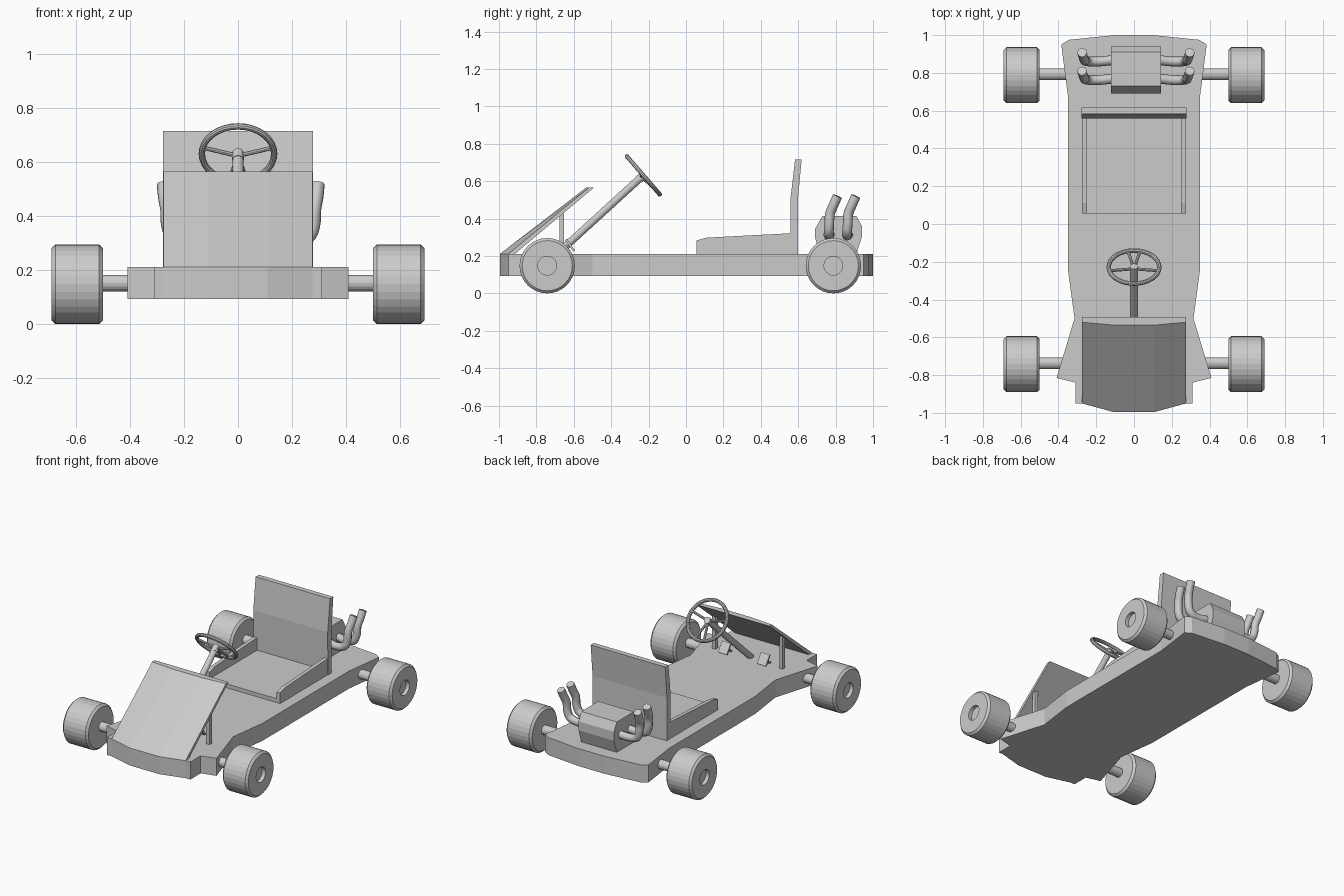
import bpy, bmesh, math
from mathutils import Vector

if "Cube" in bpy.data.objects:
    bpy.data.objects.remove(bpy.data.objects["Cube"])


def finish(name, bm):
    bmesh.ops.remove_doubles(bm, verts=bm.verts, dist=1e-5)
    bmesh.ops.recalc_face_normals(bm, faces=bm.faces)
    me = bpy.data.meshes.new(name)
    bm.to_mesh(me)
    bm.free()
    ob = bpy.data.objects.new(name, me)
    bpy.context.collection.objects.link(ob)
    return ob


def loft(name, a, b):
    """Closed solid between two matching polygons."""
    bm = bmesh.new()
    va = [bm.verts.new(p) for p in a]
    vb = [bm.verts.new(p) for p in b]
    bm.faces.new(va)
    bm.faces.new(vb)
    n = len(a)
    for i in range(n):
        j = (i + 1) % n
        bm.faces.new((va[i], va[j], vb[j], vb[i]))
    return finish(name, bm)


def side_prism(name, prof, x0, x1):
    return loft(name, [(x0, y, z) for y, z in prof], [(x1, y, z) for y, z in prof])


def lathe_x(name, prof, centre, steps=32):
    """Revolve (x, radius) profile about the x axis."""
    bm = bmesh.new()
    vs = [bm.verts.new((x, 0, r)) for x, r in prof]
    es = [bm.edges.new(p) for p in zip(vs, vs[1:])]
    bmesh.ops.spin(bm, geom=vs + es, cent=(0, 0, 0), axis=(1, 0, 0),
                   angle=2 * math.pi, steps=steps)
    ob = finish(name, bm)
    ob.location = centre
    return ob


def rod(name, a, b, r, sides=16):
    a, b = Vector(a), Vector(b)
    bpy.ops.mesh.primitive_cylinder_add(vertices=sides, radius=r, depth=(b - a).length,
                                        location=(a + b) / 2)
    ob = bpy.context.object
    ob.name = name
    ob.rotation_euler = (b - a).to_track_quat('Z', 'Y').to_euler()
    return ob


def box(name, loc, size, rx=0):
    bpy.ops.mesh.primitive_cube_add(size=1, location=loc, rotation=(rx, 0, 0))
    ob = bpy.context.object
    ob.name = name
    ob.scale = size
    return ob


def pipe(name, pts, r):
    cu = bpy.data.curves.new(name, 'CURVE')
    cu.dimensions = '3D'
    cu.bevel_depth = r
    cu.bevel_resolution = 2
    cu.use_fill_caps = True
    cu.resolution_u = 4
    sp = cu.splines.new('BEZIER')
    sp.bezier_points.add(len(pts) - 1)
    for bp, p in zip(sp.bezier_points, pts):
        bp.co = p
        bp.handle_left_type = bp.handle_right_type = 'AUTO'
    ob = bpy.data.objects.new(name, cu)
    bpy.context.collection.objects.link(ob)
    return ob


# Chassis plate: mirrored half outline, back to front
half = [(0.10, 1.0), (0.345, 0.975), (0.385, 0.95), (0.35, 0.68), (0.35, -0.24),
        (0.315, -0.5), (0.41, -0.815), (0.31, -0.84), (0.31, -0.95),
        (0.275, -0.95), (0.11, -0.995)]
outline = half + [(-x, y) for x, y in reversed(half)]
loft("chassis", [(x, y, 0.093) for x, y in outline], [(x, y, 0.211) for x, y in outline])

# Wheels and axles
for label, y in (("front", -0.742), ("rear", 0.788)):
    rod(label + "_axle", (-0.52, y + 0.005, 0.152), (0.52, y + 0.005, 0.152), 0.031)
    for side, s in (("left", -1), ("right", 1)):
        prof = [(0.50, 0), (0.50, 0.134), (0.514, 0.148), (0.676, 0.148),
                (0.69, 0.134), (0.69, 0.05), (0.665, 0.05), (0.665, 0)]
        lathe_x(f"{label}_{side}_wheel", [(s * x, r) for x, r in prof], (0, y, 0.148))

# Front shield with bowed face, and its struts
bow = [(-0.275, 0), (-0.11, 1), (0.11, 1), (0.275, 0)]
low = [(x, -0.95 - 0.045 * k, 0.211) for x, k in bow] + [(0.275, -0.915, 0.211), (-0.275, -0.915, 0.211)]
top = [(x, -0.52 - 0.015 * k, 0.565) for x, k in bow] + [(0.275, -0.493, 0.565), (-0.275, -0.493, 0.565)]
loft("front_shield", low, top)
for s in (-1, 1):
    box("shield_strut", (s * 0.25, -0.665, 0.318), (0.025, 0.025, 0.22))

# Steering column and wheel
centre = Vector((0, -0.228, 0.631))
axis = Vector((0, 0.757, 0.654)).normalized()
up = Vector((0, -0.654, 0.757)).normalized()
hub = centre - axis * 0.025
rod("steering_column", (0, -0.69, 0.21), hub, 0.02)
rod("steering_hub", hub - axis * 0.01, centre + axis * 0.005, 0.022)
bpy.ops.mesh.primitive_torus_add(major_radius=0.134, minor_radius=0.012, major_segments=32,
                                 minor_segments=10, location=centre)
rim = bpy.context.object
rim.name = "steering_rim"
rim.rotation_euler = axis.to_track_quat('Z', 'Y').to_euler()
for deg in (13, 167, 256, 284):
    a = math.radians(deg)
    end = centre + Vector((1, 0, 0)) * (0.132 * math.cos(a)) + up * (0.132 * math.sin(a))
    rod("steering_spoke", centre - axis * 0.012, end, 0.008, 8)

# Pedals
for s in (-1, 1):
    box("pedal", (s * 0.145, -0.62, 0.258), (0.065, 0.012, 0.075), math.radians(35))
    rod("pedal_arm", (s * 0.145, -0.622, 0.255), (s * 0.145, -0.69, 0.205), 0.009, 8)

# Seat: pan, side rails, bent backrest
box("seat_pan", (0, 0.31, 0.222), (0.53, 0.51, 0.03))
rail = [(0.055, 0.208), (0.055, 0.283), (0.11, 0.298), (0.57, 0.322), (0.57, 0.208)]
for s in (-1, 1):
    side_prism("seat_rail", rail, s * 0.25, s * 0.275)
back = [(0.56, 0.208), (0.558, 0.50), (0.583, 0.715), (0.618, 0.715), (0.598, 0.50), (0.60, 0.208)]
side_prism("seat_back", back, -0.277, 0.277)

# Engine block
block = [(0.715, 0.208), (0.69, 0.30), (0.69, 0.345), (0.73, 0.415), (0.91, 0.415),
         (0.94, 0.36), (0.94, 0.30), (0.91, 0.208)]
side_prism("engine_block", block, -0.122, 0.142)

# Exhaust pipes, two each side
for s in (-1, 1):
    for y in (0.77, 0.868):
        path = [(0.12, y, 0.315), (0.20, y - 0.008, 0.309), (0.25, y - 0.007, 0.325),
                (0.268, y - 0.004, 0.365), (0.272, y, 0.425), (0.28, y + 0.018, 0.47),
                (0.285, y + 0.04, 0.52)]
        pipe("exhaust_pipe", [(0.01 + s * px, py, pz) for px, py, pz in path], 0.026)
